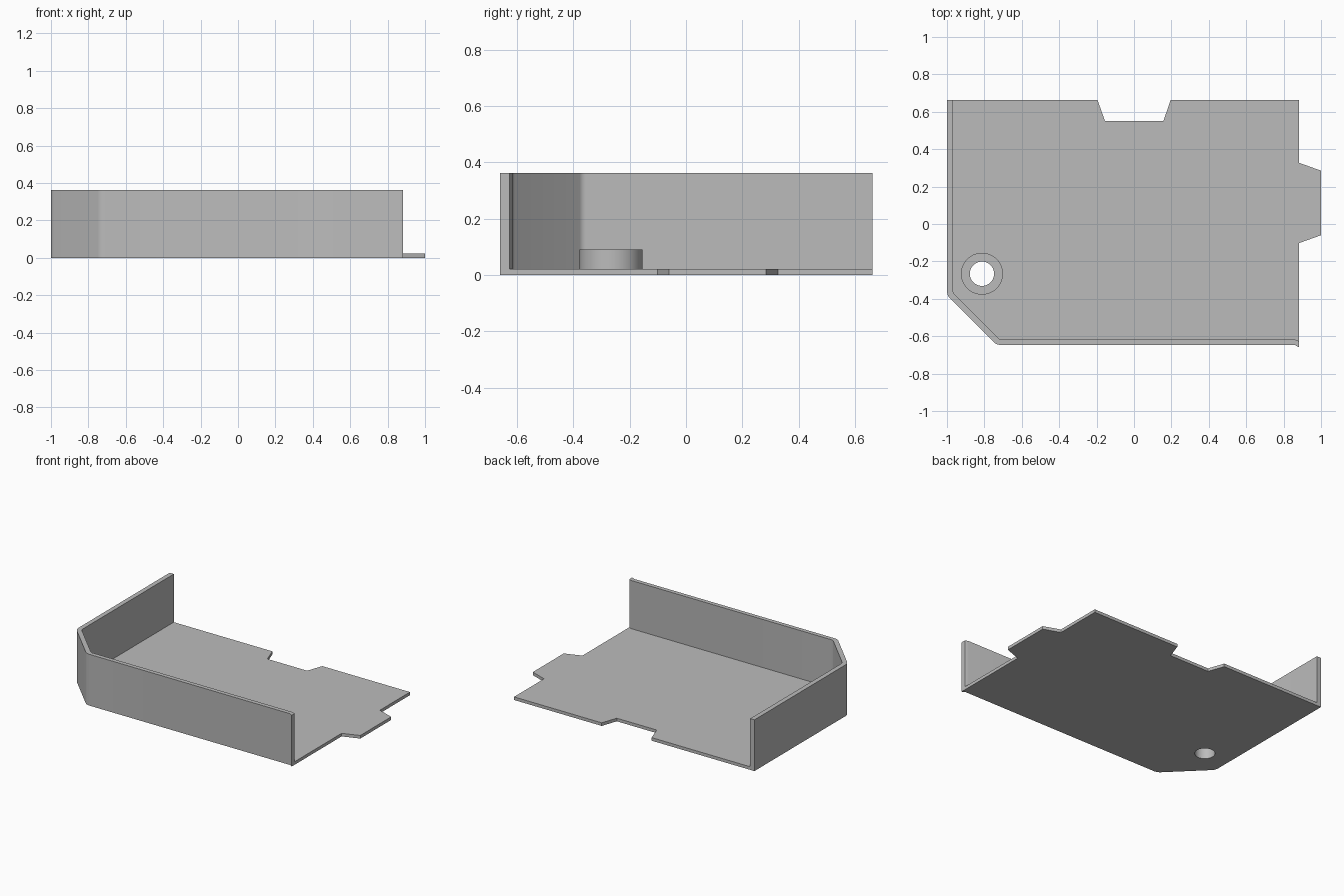
import bpy, bmesh, math
from mathutils import Vector

cube = bpy.data.objects.get("Cube")
if cube:
    bpy.data.objects.remove(cube, do_unlink=True)

grey = bpy.data.materials.new("plain grey")
grey.use_nodes = True
tone = (0.5, 0.5, 0.5, 1)
grey.diffuse_color = tone
grey.node_tree.nodes["Principled BSDF"].inputs["Base Color"].default_value = tone

FLOOR, WALL_TOP, BOSS_TOP = 0.022, 0.363, 0.09
RIGHT, BACK = 0.883, 0.663


def circle(center, radius, sides=48):
    return [(center[0] + radius * math.cos(math.tau * i / sides),
             center[1] + radius * math.sin(math.tau * i / sides)) for i in range(sides)]


def fillet(before, corner, after, radius, steps=6):
    """Points of a rounded corner between two straight edges."""
    c = Vector(corner)
    u, v = (Vector(before) - c).normalized(), (Vector(after) - c).normalized()
    half = u.angle(v) / 2
    center = c + (u + v).normalized() * radius / math.sin(half)
    start = c + u * radius / math.tan(half) - center
    end = c + v * radius / math.tan(half) - center
    return [tuple(center + start.lerp(end, i / steps).normalized() * radius)
            for i in range(steps + 1)]


def extrude_profile(name, loops, z0, z1):
    """Filled flat outline, with holes, raised from z0 to z1."""
    curve = bpy.data.curves.new(name, "CURVE")
    curve.dimensions = "2D"
    curve.fill_mode = "BOTH"
    curve.extrude = (z1 - z0) / 2
    for loop in loops:
        spline = curve.splines.new("POLY")
        spline.points.add(len(loop) - 1)
        for point, (x, y) in zip(spline.points, loop):
            point.co = (x, y, 0, 1)
        spline.use_cyclic_u = True
    temp = bpy.data.objects.new(name + "_profile", curve)
    bpy.context.collection.objects.link(temp)
    bpy.context.view_layer.update()
    mesh = bpy.data.meshes.new_from_object(
        temp.evaluated_get(bpy.context.evaluated_depsgraph_get()))
    bpy.data.objects.remove(temp, do_unlink=True)

    bm = bmesh.new()
    bm.from_mesh(mesh)
    bmesh.ops.remove_doubles(bm, verts=bm.verts, dist=1e-5)
    bmesh.ops.translate(bm, verts=bm.verts, vec=(0, 0, (z0 + z1) / 2))
    bmesh.ops.recalc_face_normals(bm, faces=bm.faces)
    bm.to_mesh(mesh)
    bm.free()
    mesh.name = name
    mesh.materials.clear()
    mesh.materials.append(grey)

    obj = bpy.data.objects.new(name, mesh)
    bpy.context.collection.objects.link(obj)
    bpy.ops.object.select_all(action="DESELECT")
    obj.select_set(True)
    bpy.context.view_layer.objects.active = obj
    bpy.ops.object.shade_smooth_by_angle(angle=math.radians(30))
    return obj


def cut_corner(x, y, total, radius):
    """Rounded diagonal across the front left-hand corner where x + y = total."""
    a, b = (x, total - x), (total - y, y)
    return fillet((x, BACK), a, b, radius) + fillet(a, b, (RIGHT, y), radius)


# Outer edge from the back, round the cut corner, to the small lip at the wall end
outer = ([(-1, BACK)] + cut_corner(-1, -0.647, -1.382, 0.06)
         + [(0.86, -0.647), (RIGHT, -0.66)])
inner = ([(-0.967, BACK)] + cut_corner(-0.967, -0.617, -1.336, 0.03)
         + [(0.86, -0.617), (RIGHT, -0.627)])

# Base plate with side tab, back notch and screw hole
tab = [(RIGHT, -0.102), (1, -0.06), (1, 0.285), (RIGHT, 0.327)]
notch = [(0.196, BACK), (0.157, 0.55), (-0.155, 0.55), (-0.195, BACK)]
screw = (-0.813, -0.266)
hole = circle(screw, 0.065)
extrude_profile("base_plate", [outer + tab + [(RIGHT, BACK)] + notch, hole], 0, FLOOR)

# Upright wall along two sides
extrude_profile("side_wall", [outer + inner[::-1]], FLOOR, WALL_TOP)

# Ring-shaped boss round the screw hole
extrude_profile("screw_boss", [circle(screw, 0.112), hole], FLOOR, BOSS_TOP)
